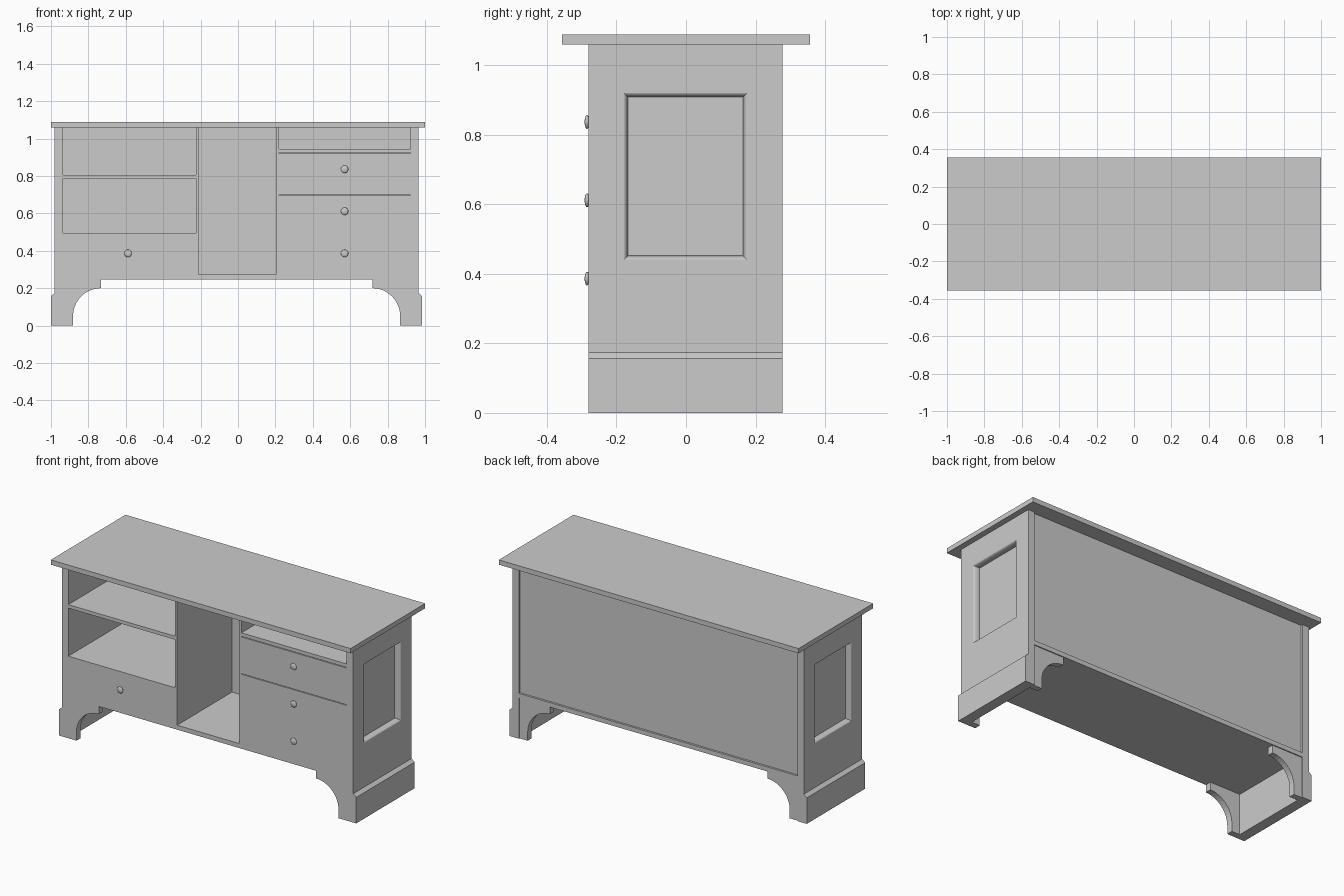
import bpy, bmesh, math
from mathutils import Matrix

if "Cube" in bpy.data.objects:
    bpy.data.objects.remove(bpy.data.objects["Cube"])

CX = -0.0075              # centre line of the cabinet body
FRONT, BACK = -0.28, 0.277
FLOOR, RAIL, UNDER_TOP = 0.273, 0.246, 1.059


def finish(name, bm):
    bmesh.ops.recalc_face_normals(bm, faces=bm.faces)
    mesh = bpy.data.meshes.new(name)
    bm.to_mesh(mesh)
    bm.free()
    ob = bpy.data.objects.new(name, mesh)
    bpy.context.collection.objects.link(ob)
    return ob


def box(name, x0, x1, y0, y1, z0, z1):
    bm = bmesh.new()
    m = Matrix.Translation(((x0 + x1) / 2, (y0 + y1) / 2, (z0 + z1) / 2))
    bmesh.ops.create_cube(bm, size=1, matrix=m @ Matrix.Diagonal((x1 - x0, y1 - y0, z1 - z0, 1)))
    return finish(name, bm)


def prism(profile, s, y0, y1):
    """Extrude an (offset from centre, z) profile along y; s is the side."""
    bm = bmesh.new()
    face = bm.faces.new([bm.verts.new((CX + s * u, y0, z)) for u, z in profile])
    new = bmesh.ops.extrude_face_region(bm, geom=[face])["geom"]
    bmesh.ops.translate(bm, vec=(0, y1 - y0, 0),
                        verts=[v for v in new if isinstance(v, bmesh.types.BMVert)])
    bmesh.ops.recalc_face_normals(bm, faces=bm.faces)
    return bm


def side_panel(name, s):
    # board with a stepped plinth at the foot
    bm = prism([(0.929, 0), (0.9925, 0), (0.9925, 0.157), (0.9725, 0.174),
                (0.9725, UNDER_TOP), (0.929, UNDER_TOP)], s, FRONT, BACK)
    outer = next(f for f in bm.faces
                 if f.normal.x * s > 0.9 and f.calc_center_median().z > 0.3)
    ring = list(outer.verts)
    corners = [(1 if v.co.y > 0 else -1, 1 if v.co.z > 0.6 else -1) for v in ring]
    bm.faces.remove(outer)
    # sunk panel with a rounded moulding
    for i in range(6):
        t = i / 5 * math.pi / 2
        off, depth = 0.011 * math.sin(t), 0.034 * (1 - math.cos(t))
        new = [bm.verts.new((CX + s * (0.9725 - depth), -0.0015 + a * (0.1765 - off),
                             0.68 + b * (0.239 - off))) for a, b in corners]
        for k in range(4):
            n = (k + 1) % 4
            bm.faces.new((ring[k], ring[n], new[n], new[k]))
        ring = new
    bm.faces.new(ring)
    finish(name, bm)


def bracket(name, s, y0, y1):
    # bracket foot with a quarter-round cut-out
    arc = [(0.7255 + 0.149 * math.cos(a), 0.05 + 0.15 * math.sin(a))
           for a in (i / 12 * math.pi / 2 for i in range(13))]
    finish(name, prism([(0.929, 0), (0.8745, 0)] + arc +
                       [(0.7255, RAIL), (0.929, RAIL)], s, y0, y1))


def knob(name, x, z):
    bm = bmesh.new()
    bmesh.ops.create_uvsphere(bm, u_segments=20, v_segments=10, radius=1,
                              matrix=Matrix.Translation((x, -0.2845, z)) @
                              Matrix.Diagonal((0.02, 0.007, 0.02, 1)) @
                              Matrix.Rotation(math.pi / 2, 4, 'X'))
    for f in bm.faces:
        f.smooth = True
    finish(name, bm)


# Top board, floor board and recessed back
box("top_board", -1, 1, -0.356, 0.356, UNDER_TOP, 1.088)
box("floor_board", CX - 0.929, CX + 0.929, FRONT, BACK, RAIL, FLOOR)
box("back_panel", CX - 0.929, CX + 0.929, 0.243, 0.265, FLOOR, UNDER_TOP)

# Sides and bracket feet
for side, s in (("left", -1), ("right", 1)):
    side_panel(side + "_side", s)
    bracket(side + "_front_bracket", s, FRONT, -0.242)
    bracket(side + "_back_bracket", s, 0.236, 0.271)

# Upright dividers
box("left_divider", -0.225, -0.21, FRONT, 0.243, FLOOR, UNDER_TOP)
box("right_divider", 0.204, 0.219, FRONT, 0.243, FLOOR, UNDER_TOP)

# Shelves
LEFT, RIGHT = (CX - 0.929, -0.225), (0.219, CX + 0.929)
box("upper_left_shelf", *LEFT, FRONT, 0.243, 0.785, 0.806)
box("lower_left_shelf", *LEFT, FRONT, 0.243, 0.474, 0.495)
box("right_shelf", *RIGHT, FRONT, 0.243, 0.924, 0.945)

# Drawers with narrow gaps between them, and their knobs
box("left_drawer", *LEFT, FRONT, 0.2, FLOOR, 0.474)
knob("left_drawer_knob", -0.588, 0.386)
for i, (z0, z1) in enumerate(((FLOOR, 0.472), (0.472, 0.695), (0.699, 0.92))):
    box(f"right_drawer_{i + 1}", *RIGHT, FRONT, 0.2, z0, z1)
    knob(f"right_drawer_knob_{i + 1}", 0.57, 0.386 + 0.225 * i)
